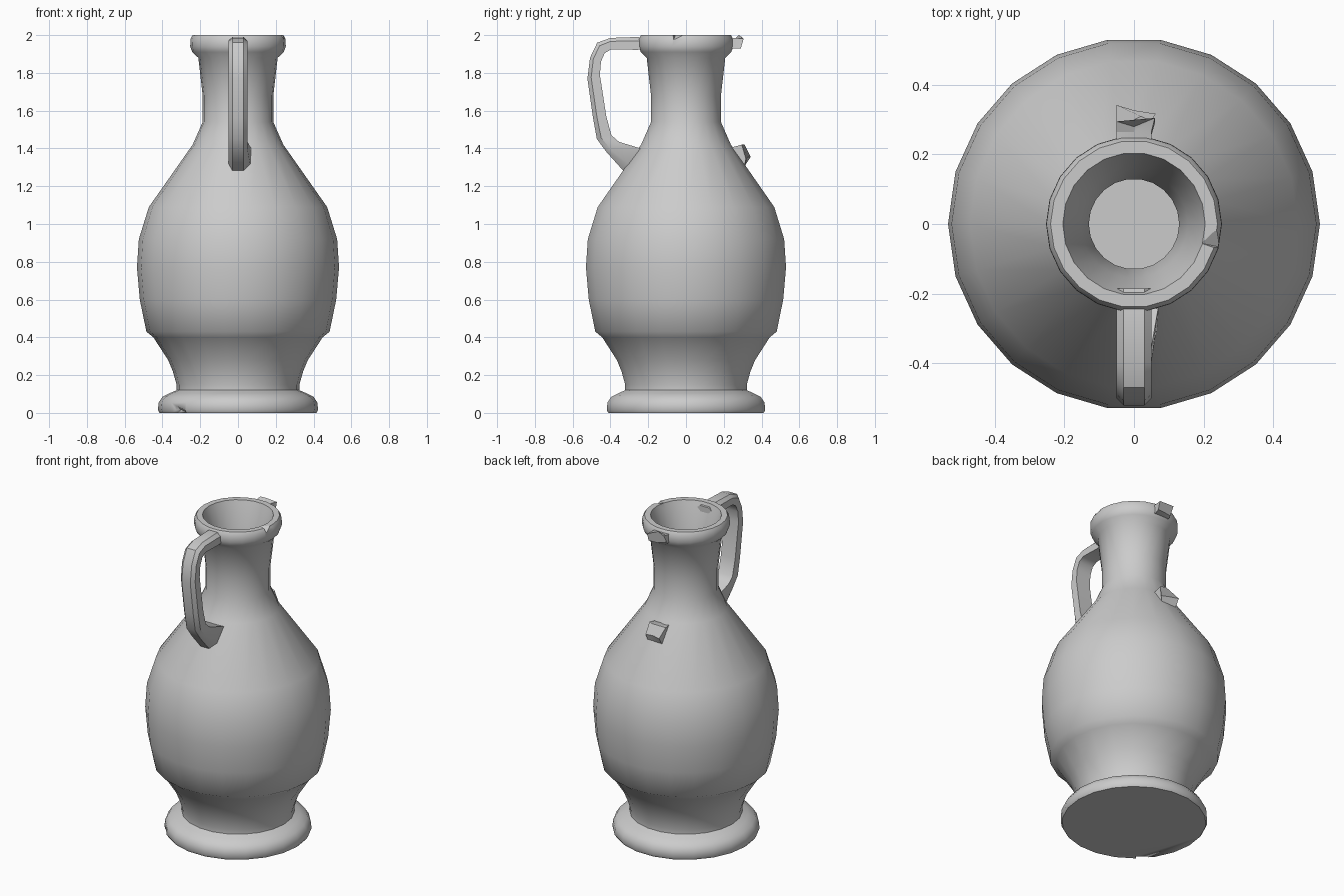
import bpy, bmesh, math
from mathutils import Vector

if "Cube" in bpy.data.objects:
    bpy.data.objects.remove(bpy.data.objects["Cube"])

SIDES = 22


def finish(name, bm, angle):
    bmesh.ops.recalc_face_normals(bm, faces=bm.faces)
    me = bpy.data.meshes.new(name)
    bm.to_mesh(me)
    bm.free()
    ob = bpy.data.objects.new(name, me)
    bpy.context.collection.objects.link(ob)
    bpy.ops.object.select_all(action='DESELECT')
    ob.select_set(True)
    bpy.context.view_layer.objects.active = ob
    bpy.ops.object.shade_smooth_by_angle(angle=math.radians(angle))
    return ob


def skin(bm, rings):
    # join successive closed rings and cap both ends
    n = len(rings[0])
    for a, b in zip(rings, rings[1:]):
        for i in range(n):
            j = (i + 1) % n
            bm.faces.new((a[i], a[j], b[j], b[i]))
    bm.faces.new(rings[0])
    bm.faces.new(rings[-1])


def lathe(name, profile):
    bm = bmesh.new()
    rings = []
    for r, z in profile:
        rings.append([bm.verts.new((r * math.cos(math.tau * i / SIDES),
                                    r * math.sin(math.tau * i / SIDES), z))
                      for i in range(SIDES)])
    skin(bm, rings)
    return finish(name, bm, 50)


def strap(name, sections, section, angle, tweaks=()):
    # each section: outer y, outer z, inner y, inner z
    bm = bmesh.new()
    rings = []
    for oy, oz, iy, iz in sections:
        rings.append([bm.verts.new((x, oy + (iy - oy) * t, oz + (iz - oz) * t))
                      for x, t in section])
    for ring, i, d in tweaks:
        rings[ring][i].co += Vector(d)
    skin(bm, rings)
    return finish(name, bm, angle)


def chip(name, target, loc, size, rot):
    # small hidden block that knocks a chip out of the pottery
    bm = bmesh.new()
    bmesh.ops.create_cube(bm, size=1)
    ob = finish(name, bm, 20)
    ob.location, ob.scale, ob.rotation_euler = loc, size, rot
    ob.hide_render = True
    ob.display_type = 'WIRE'
    m = target.modifiers.new(name, 'BOOLEAN')
    m.operation, m.solver, m.object = 'DIFFERENCE', 'EXACT', ob


# turned body: foot, belly, shoulder, neck, rim, then the inside of the neck
body = lathe("jug_body", [
    (0.415, 0.0), (0.424, 0.015), (0.42, 0.055), (0.40, 0.085), (0.36, 0.105),
    (0.325, 0.12), (0.325, 0.15), (0.345, 0.22), (0.37, 0.28), (0.448, 0.40),
    (0.485, 0.43), (0.52, 0.60), (0.535, 0.77), (0.525, 0.92), (0.472, 1.09),
    (0.24, 1.42), (0.187, 1.54), (0.187, 1.68), (0.21, 1.88), (0.242, 1.91),
    (0.253, 1.94), (0.252, 1.98), (0.24, 2.0), (0.205, 2.0), (0.195, 1.97),
    (0.155, 1.84), (0.13, 1.68), (0.13, 1.50)])
chip("rim_chip_cutter", body, (0.245, -0.05, 2.005), (0.09, 0.045, 0.04), (0.3, 0.45, -0.2))
chip("foot_chip_cutter", body, (-0.31, -0.29, 0.0), (0.05, 0.07, 0.05), (0.3, 0.5, 0.8))

# front handle, rounded on the outside
W = 0.05
rounded = [(-W, 1), (-W, 0.3), (-0.6 * W, 0), (0.6 * W, 0), (W, 0.3), (W, 1)]
strap("handle", [
    (-0.185, 1.98, -0.185, 1.93), (-0.26, 1.99, -0.26, 1.922),
    (-0.40, 1.985, -0.395, 1.925), (-0.47, 1.96, -0.43, 1.905),
    (-0.508, 1.88, -0.45, 1.86), (-0.522, 1.77, -0.456, 1.79),
    (-0.492, 1.56, -0.422, 1.57), (-0.472, 1.45, -0.395, 1.47),
    (-0.42, 1.38, -0.355, 1.435), (-0.33, 1.28, -0.24, 1.40),
    (-0.28, 1.27, -0.20, 1.38)],
    rounded, 40, [(9, 5, (0.02, 0, 0)), (9, 4, (0.015, 0, 0))])

# broken stubs where the back handle snapped off
square = [(-W, 1), (-W, 0), (0.0, 0), (W, 0), (W, 1), (0.0, 1)]
strap("rim_stub", [
    (0.20, 1.98, 0.20, 1.93), (0.265, 1.985, 0.255, 1.928), (0.295, 1.99, 0.285, 1.93)],
    square, 20, [(2, 2, (0, -0.015, 0.01)), (2, 3, (0.01, 0.01, -0.01)),
                 (2, 0, (0, -0.02, 0.01)), (2, 4, (0.01, 0.005, 0))])
strap("shoulder_stub", [
    (0.27, 1.27, 0.19, 1.38), (0.31, 1.305, 0.24, 1.405), (0.342, 1.355, 0.295, 1.42)],
    square, 20, [(2, 2, (0, -0.015, 0.0)), (2, 3, (0.012, -0.025, -0.01)),
                 (2, 5, (0.02, 0.015, 0.0)), (2, 0, (0, -0.02, -0.02))])
